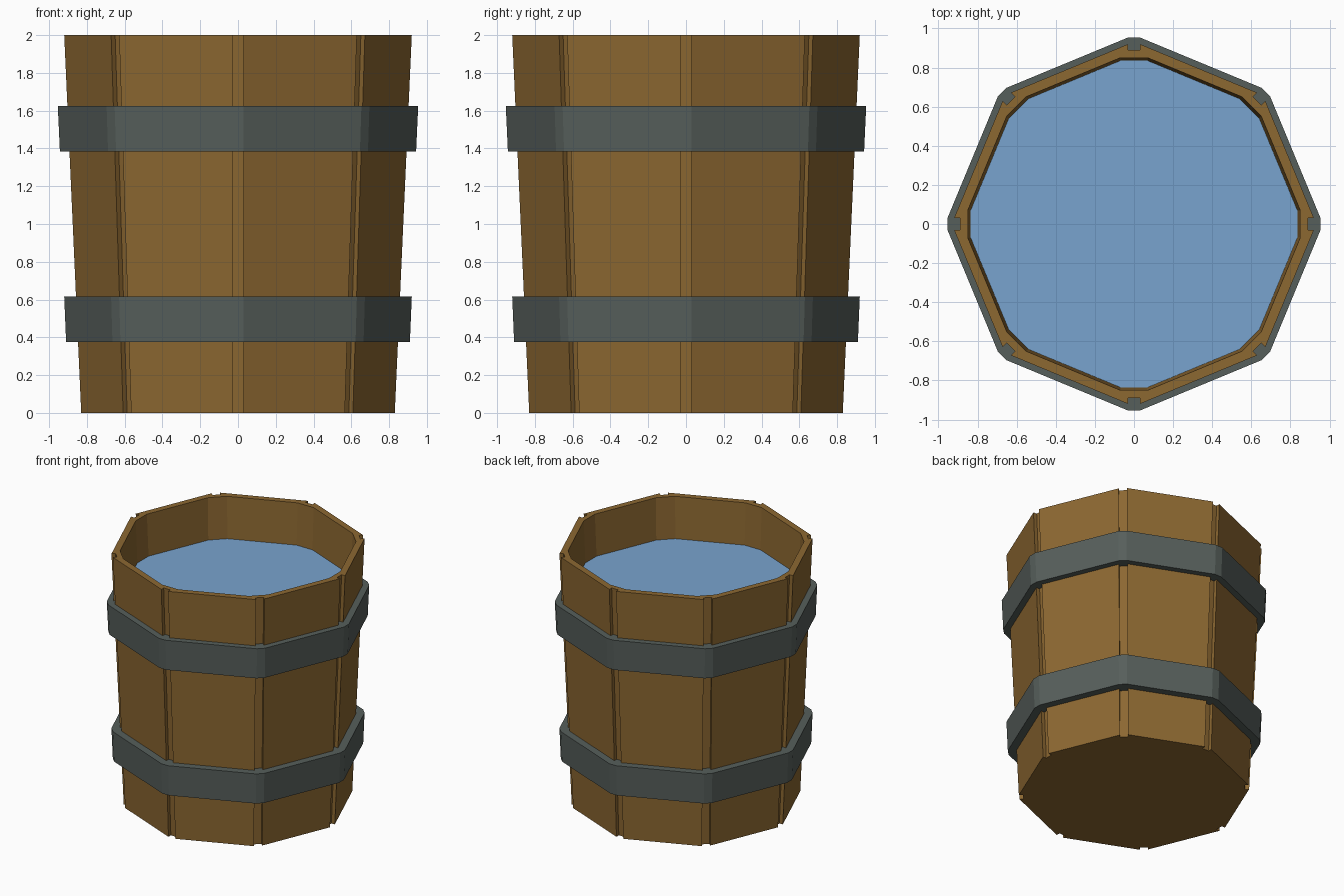
import bpy, bmesh, math

if "Cube" in bpy.data.objects:
    bpy.data.objects.remove(bpy.data.objects["Cube"])


def material(name, rgb):
    m = bpy.data.materials.new(name)
    m.diffuse_color = (*rgb, 1)
    m.use_nodes = True
    m.node_tree.nodes["Principled BSDF"].inputs["Base Color"].default_value = m.diffuse_color
    return m


wood = material("brown wood", (0.265, 0.138, 0.031))
iron = material("dark iron", (0.094, 0.114, 0.105))
blue = material("water blue", (0.19, 0.37, 0.62))


def ring(corner, z):
    """Repeat a corner outline (radius, sideways) at the eight octagon corners."""
    pts = []
    for i in range(8):
        a = i * math.pi / 4
        c, s = math.cos(a), math.sin(a)
        pts += [(r * c - t * s, r * s + t * c, z) for r, t in corner]
    return pts


def flat(r, t):
    return [(r, -t), (r, t)]


def grooved(r):
    return [(r, -0.03), (r - 0.03, -0.03), (r - 0.03, 0.03), (r, 0.03)]


def wall_r(z):
    return 0.83 + 0.045 * z


def skin(bm, lower, upper):
    """Join two rings with equal counts by quads."""
    n = len(lower)
    for i in range(n):
        j = (i + 1) % n
        bm.faces.new((lower[i], lower[j], upper[j], upper[i]))


def rim(bm, outer, inner):
    """Flat rim between a four-point-corner ring and a two-point-corner ring."""
    for i in range(8):
        o, k = outer[4 * i:4 * i + 4], inner[2 * i:2 * i + 2]
        bm.faces.new((o[0], o[1], k[0]))
        bm.faces.new((o[1], o[2], k[1], k[0]))
        bm.faces.new((o[2], o[3], k[1]))
        bm.faces.new((o[3], outer[(4 * i + 4) % 32], inner[(2 * i + 2) % 16], k[1]))


def finish(bm, name, mat):
    bmesh.ops.recalc_face_normals(bm, faces=bm.faces)
    me = bpy.data.meshes.new(name)
    bm.to_mesh(me)
    bm.free()
    me.materials.append(mat)
    ob = bpy.data.objects.new(name, me)
    bpy.context.collection.objects.link(ob)
    return ob


def add(bm, pts):
    return [bm.verts.new(p) for p in pts]


# Tapered wooden bucket with a groove at every corner and a solid floor
bm = bmesh.new()
out_low = add(bm, ring(grooved(wall_r(0)), 0))
out_top = add(bm, ring(grooved(wall_r(2)), 2))
in_low = add(bm, ring(flat(wall_r(0.08) - 0.07, 0.07), 0.08))
in_top = add(bm, ring(flat(wall_r(2) - 0.07, 0.07), 2))
skin(bm, out_low, out_top)
skin(bm, in_low, in_top)
rim(bm, out_top, in_top)
bm.faces.new(out_low)
bm.faces.new(in_low)
finish(bm, "bucket", wood)

# Two iron hoops, filling the grooves behind them
for name, z0, z1, r0, r1 in (("lower_hoop", 0.375, 0.615, 0.91, 0.92),
                             ("upper_hoop", 1.385, 1.625, 0.943, 0.954)):
    bm = bmesh.new()
    loops = [add(bm, ring(flat(r, 0.03), z)) for r, z in
             ((r0, z0), (r1, z1), (wall_r(z1) - 0.031, z1), (wall_r(z0) - 0.031, z0))]
    for i in range(4):
        skin(bm, loops[i], loops[(i + 1) % 4])
    finish(bm, name, iron)

# Water surface just below the rim
bm = bmesh.new()
bm.faces.new(add(bm, ring(flat(wall_r(1.67) - 0.07, 0.07), 1.67)))
finish(bm, "water", blue)
